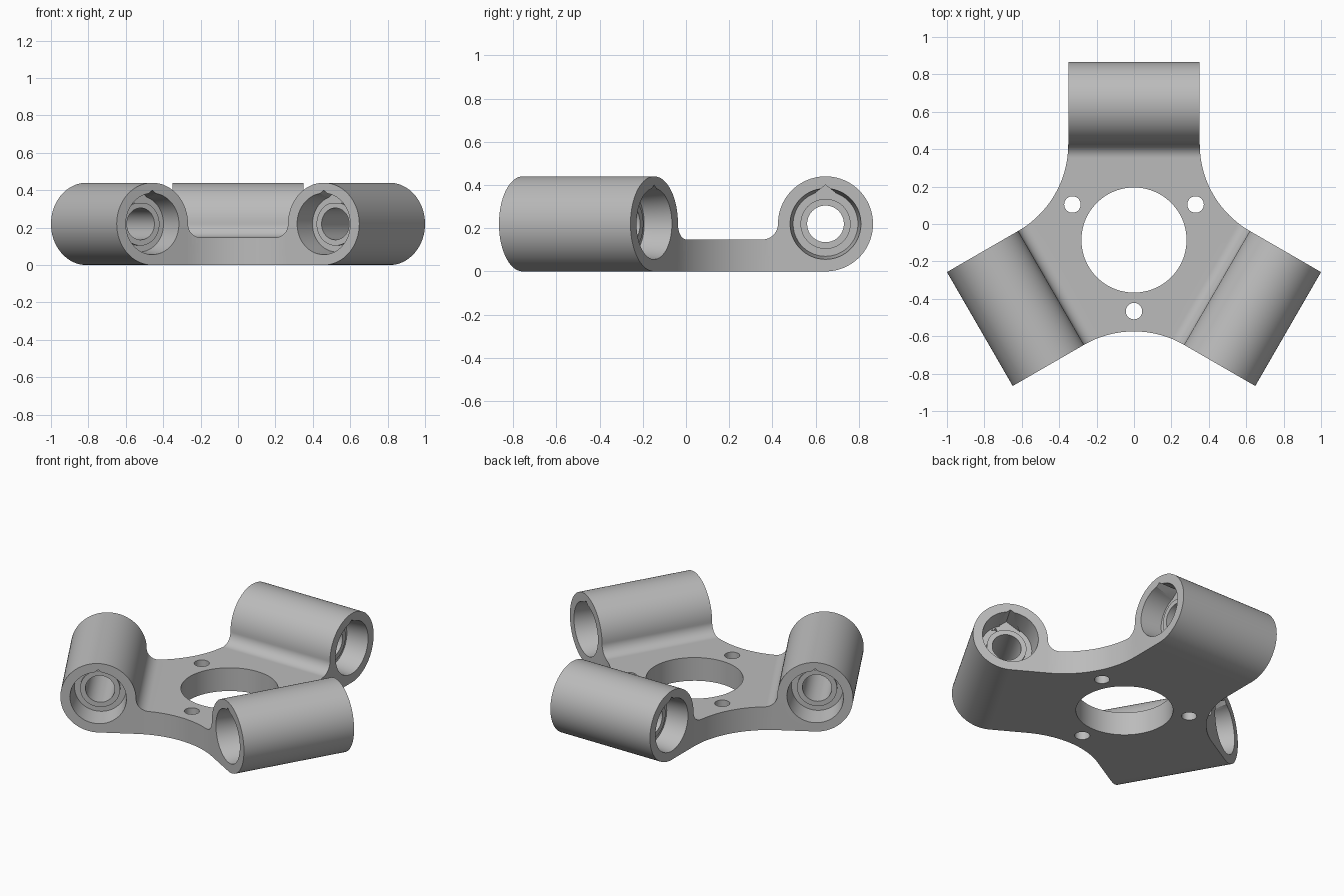
import bpy, bmesh, math
from mathutils import Matrix, Vector

if "Cube" in bpy.data.objects:
    bpy.data.objects.remove(bpy.data.objects["Cube"])

REACH, HALF, TUBE, PLATE = 0.9517, 0.3515, 0.22, 0.148
AXIS = REACH - TUBE            # distance from hub centre to tube axis
INNER = REACH - 2 * TUBE       # inner tangent of the tube
CENTRE = Matrix.Translation((0, -0.0857, 0))
TURNS = [Matrix.Rotation(math.radians(120 * i), 4, 'Z') for i in range(3)]


def arc(cx, cy, r, start, end, n):
    angles = [math.radians(start + (end - start) * i / n) for i in range(n + 1)]
    return [(cx + r * math.cos(a), cy + r * math.sin(a)) for a in angles]


def finish(name, bm, matrix):
    bmesh.ops.transform(bm, matrix=matrix, verts=bm.verts)
    bmesh.ops.recalc_face_normals(bm, faces=bm.faces)
    mesh = bpy.data.meshes.new(name)
    bm.to_mesh(mesh)
    bm.free()
    obj = bpy.data.objects.new(name, mesh)
    bpy.context.collection.objects.link(obj)
    return obj


def prism(name, points, axis, start, end, matrix):
    """Extrude a flat outline along X (points are y, z) or Z (points are x, y)."""
    bm = bmesh.new()
    place = (lambda p: (start, *p)) if axis == 'X' else (lambda p: (*p, start))
    face = bm.faces.new([bm.verts.new(place(p)) for p in points])
    step = Vector((end - start, 0, 0) if axis == 'X' else (0, 0, end - start))
    moved = bmesh.ops.extrude_face_region(bm, geom=[face], use_keep_orig=True)["geom"]
    bmesh.ops.translate(bm, vec=step, verts=[v for v in moved if isinstance(v, bmesh.types.BMVert)])
    return finish(name, bm, matrix)


def lathe(name, profile, matrix, n=72):
    """Revolve (position, radius) pairs around X and cap both ends."""
    bm = bmesh.new()
    rings = [[bm.verts.new((s, y, z)) for y, z in arc(0, 0, r, 0, 360 - 360 / n, n - 1)]
             for s, r in profile]
    for a, b in zip(rings, rings[1:]):
        for i in range(n):
            j = (i + 1) % n
            bm.faces.new((a[i], a[j], b[j], b[i]))
    bm.faces.new(rings[0])
    bm.faces.new(rings[-1])
    return finish(name, bm, matrix)


def combine(target, tool, operation):
    mod = target.modifiers.new("cut", 'BOOLEAN')
    mod.object, mod.operation, mod.solver = tool, operation, 'EXACT'
    bpy.context.view_layer.objects.active = target
    bpy.ops.object.modifier_apply(modifier=mod.name)
    bpy.data.objects.remove(tool)


# Hub plate
bracket = prism("three_arm_bracket", arc(0, 0, 0.62, 0, 357, 119), 'Z', 0, PLATE, CENTRE)

# Arms: tube outside, flat underside and a fillet down to the plate
fillet = TUBE - PLATE
side = arc(AXIS, TUBE, TUBE, -90, 180, 72)
side += arc(INNER - fillet, TUBE, fillet, 0, -90, 20)[1:]
side += [(0.41, PLATE), (0.41, 0)]
for turn in TURNS:
    combine(bracket, prism("arm", side, 'X', -0.37, 0.37, CENTRE @ turn), 'UNION')

# Trim to the plan outline: straight arm ends joined by tangent concave arcs
waist = 2 * (INNER * math.cos(math.radians(30)) - HALF / 2)
plan = []
for turn in TURNS:
    edge = [(HALF, REACH + 0.05), (-HALF, REACH + 0.05)]
    edge += arc(-HALF - waist, INNER, waist, 0, -60, 24)
    plan += [tuple((turn @ Vector((x, y, 0))).xy) for x, y in edge]
combine(bracket, prism("plan_trim", plan, 'Z', -0.1, 0.6, CENTRE), 'INTERSECT')

# Central opening and three screw holes
opening = prism("opening", arc(0, 0, 0.281, 0, 357, 119), 'Z', -0.1, 0.3, CENTRE)
combine(bracket, opening, 'DIFFERENCE')
for turn in TURNS:
    hole = prism("hole", arc(0, -0.38, 0.044, 0, 350, 35), 'Z', -0.1, 0.3, CENTRE @ turn)
    combine(bracket, hole, 'DIFFERENCE')

# Stepped bores with tapered end pockets, a raised inner collar and a top notch
floor, collar = HALF - 0.14, HALF - 0.125
half_bore = [(HALF + 0.02, 0.166), (floor, 0.15), (floor, 0.116), (collar, 0.116), (collar, 0.085)]
bore = half_bore + [(-s, r) for s, r in reversed(half_bore)]
notch = [(-0.088, 0.113), (0.088, 0.113), (0, 0.18)]
for turn in TURNS:
    place = CENTRE @ turn @ Matrix.Translation((0, AXIS, TUBE))
    combine(bracket, lathe("bore", bore, place), 'DIFFERENCE')
    for s in (-1, 1):
        groove = prism("notch", notch, 'X', s * floor, s * (HALF + 0.02), place)
        combine(bracket, groove, 'DIFFERENCE')

# Plain grey finish
grey = bpy.data.materials.new("plain_grey")
grey.use_nodes = True
colour = (0.5, 0.5, 0.5, 1)
grey.diffuse_color = colour
grey.node_tree.nodes["Principled BSDF"].inputs["Base Color"].default_value = colour
bracket.data.materials.clear()
bracket.data.materials.append(grey)

bpy.ops.object.select_all(action='DESELECT')
bracket.select_set(True)
bpy.context.view_layer.objects.active = bracket
bpy.ops.object.shade_smooth_by_angle(angle=math.radians(25))
